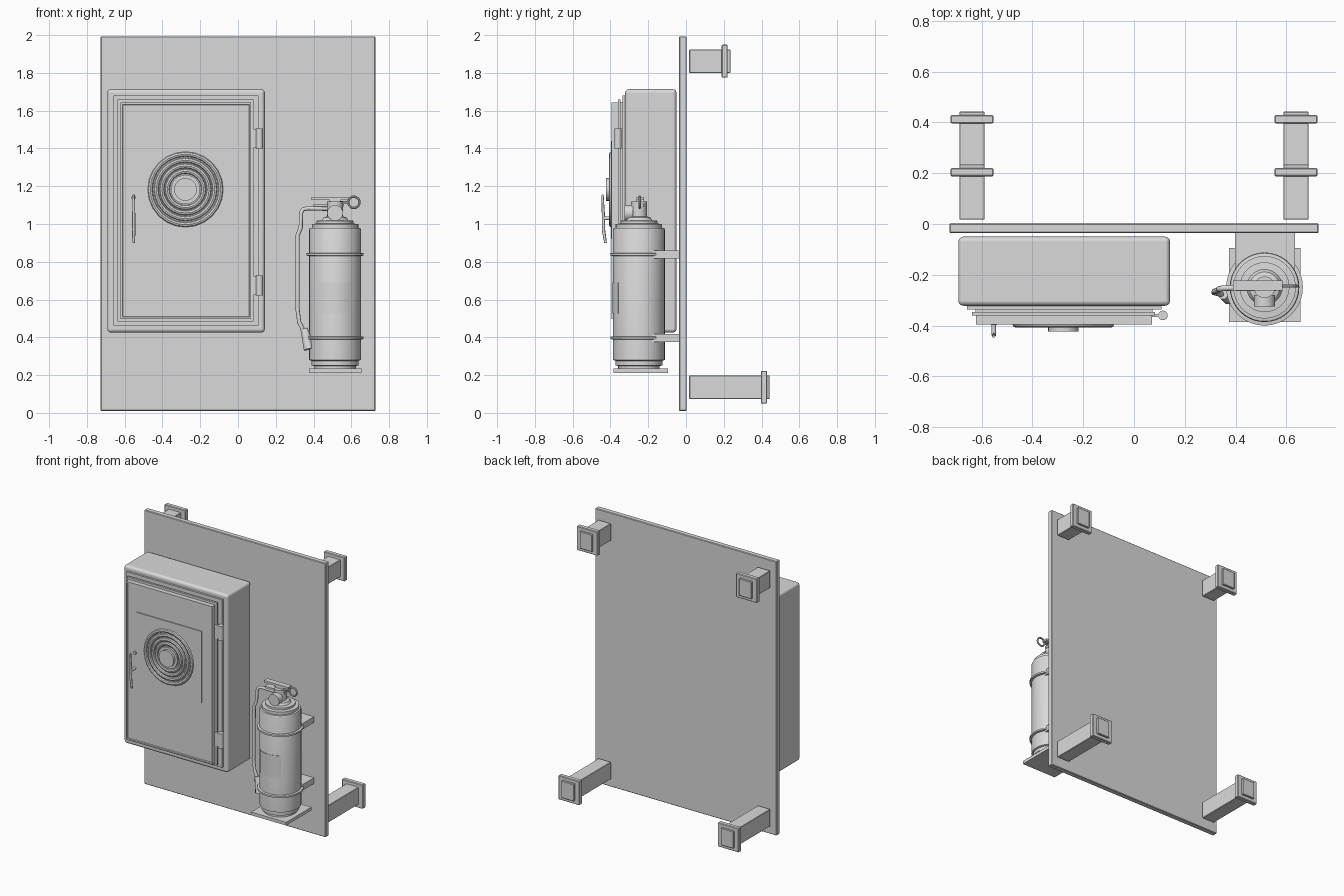
import bpy, bmesh, math
from mathutils import Vector

if "Cube" in bpy.data.objects:
    bpy.data.objects.remove(bpy.data.objects["Cube"])

grey = bpy.data.materials.new("plain_grey")
grey.diffuse_color = (0.7, 0.7, 0.7, 1)
grey.use_nodes = True
grey.node_tree.nodes["Principled BSDF"].inputs["Base Color"].default_value = grey.diffuse_color


def finish(name, bm, smooth=False, recalc=True):
    if recalc:
        bmesh.ops.recalc_face_normals(bm, faces=bm.faces)
    me = bpy.data.meshes.new(name)
    bm.to_mesh(me)
    bm.free()
    ob = bpy.data.objects.new(name, me)
    bpy.context.collection.objects.link(ob)
    me.materials.append(grey)
    if smooth:
        bpy.ops.object.select_all(action='DESELECT')
        ob.select_set(True)
        bpy.context.view_layer.objects.active = ob
        bpy.ops.object.shade_smooth_by_angle(angle=math.radians(35))
    return ob


def box(name, x, y, z, bevel=0.0, segments=1, rim=None):
    """Box from (min, max) ranges; rim = (width, depth) sinks the front face."""
    bm = bmesh.new()
    bmesh.ops.create_cube(bm, size=1)
    for v in bm.verts:
        v.co = Vector([r[0] if c < 0 else r[1] for c, r in zip(v.co, (x, y, z))])
    if bevel:
        bmesh.ops.bevel(bm, geom=bm.edges[:], offset=bevel, segments=segments,
                        profile=0.5, affect='EDGES')
    if rim:
        bm.normal_update()
        front = [min(bm.faces, key=lambda f: f.calc_center_median().y)]
        bmesh.ops.inset_region(bm, faces=front, thickness=rim[0])
        bmesh.ops.inset_region(bm, faces=front, thickness=0.004, depth=-rim[1])
    ob = finish(name, bm, segments > 1)
    if segments > 1:
        # Keep the large faces flat while the rounded edges stay smooth
        mod = ob.modifiers.new("flat_sides", 'WEIGHTED_NORMAL')
        mod.keep_sharp = True
        mod.weight = 100
    return ob


def lathe(name, profile, centre, axis='Z', n=32):
    """Revolve (radius, height) points; axis 'Y' points towards the front."""
    bm = bmesh.new()
    rings = []
    for r, h in profile:
        row = []
        for i in range(n):
            a = 2 * math.pi * i / n
            p = Vector((r * math.cos(a), r * math.sin(a), h))
            if axis == 'Y':
                p = Vector((p.x, -p.z, p.y))
            row.append(bm.verts.new(p + Vector(centre)))
        rings.append(row)
    for a, b in zip(rings, rings[1:]):
        for i in range(n):
            bm.faces.new((a[i], a[(i + 1) % n], b[(i + 1) % n], b[i]))
    bm.faces.new(rings[0])
    bm.faces.new(rings[-1])
    return finish(name, bm, True)


def ring(name, centre, radius, thick, depth, n=24, m=8):
    """Front-facing ring with an oval section."""
    bm = bmesh.new()
    grid = []
    for i in range(n):
        a = 2 * math.pi * i / n
        row = []
        for j in range(m):
            b = 2 * math.pi * j / m
            r = radius + thick * math.cos(b)
            row.append(bm.verts.new(Vector(centre) + Vector(
                (r * math.cos(a), depth * math.sin(b), r * math.sin(a)))))
        grid.append(row)
    for i in range(n):
        for j in range(m):
            a, b = grid[i], grid[(i + 1) % n]
            bm.faces.new((a[j], b[j], b[(j + 1) % m], a[(j + 1) % m]))
    return finish(name, bm, True)


def tube(name, points, radii):
    """Round tube along a path, with a radius at each point."""
    cu = bpy.data.curves.new(name, 'CURVE')
    cu.dimensions = '3D'
    cu.bevel_depth = 1
    cu.bevel_resolution = 2
    cu.use_fill_caps = True
    sp = cu.splines.new('POLY')
    sp.points.add(len(points) - 1)
    for p, co, r in zip(sp.points, points, radii):
        p.co = (*co, 1)
        p.radius = r
    cu.materials.append(grey)
    ob = bpy.data.objects.new(name, cu)
    bpy.context.collection.objects.link(ob)


# Backboard
box("backboard", (-0.727, 0.727), (-0.036, 0.003), (0.01, 1.993), 0.004)

# Four wall mounts: short at the top, long at the bottom
for level, z, end in (("upper", 1.862, 0.235), ("lower", 0.136, 0.443)):
    for side, x in (("left", -0.638), ("right", 0.638)):
        n = f"{level}_{side}_mount"
        box(n + "_post", (x - 0.05, x + 0.05), (0.017, end), (z - 0.062, z + 0.062), 0.003)
        box(n + "_flange", (x - 0.084, x + 0.084), (end - 0.047, end - 0.014),
            (z - 0.087, z + 0.087), 0.004)

# Cabinet body, stepped surround and door
box("cabinet_body", (-0.692, 0.142), (-0.322, -0.05), (0.425, 1.714), 0.02, 3)
box("cabinet_step", (-0.658, 0.108), (-0.336, -0.315), (0.463, 1.679))
box("door_seal", (-0.625, 0.072), (-0.35, -0.33), (0.495, 1.645))
box("door_back", (-0.637, 0.083), (-0.361, -0.346), (0.484, 1.658))
box("door", (-0.622, 0.07), (-0.395, -0.358), (0.498, 1.642), rim=(0.014, 0.006))
for i, z in enumerate((0.674, 1.453)):
    lathe(f"door_hinge_{i}", [(0.019, -0.053), (0.019, 0.053)], (0.114, -0.36, z), n=16)
    box(f"hinge_leaf_{i}", (0.06, 0.114), (-0.366, -0.354), (z - 0.05, z + 0.05))

# Door plate with a coiled hose emblem and hub
box("door_plate", (-0.536, -0.016), (-0.396, -0.388), (0.921, 1.44))
for i, r in enumerate((0.187, 0.155, 0.125, 0.096)):
    ring(f"hose_coil_{i}", (-0.278, -0.396, 1.183), r, 0.013, 0.012)
lathe("coil_hub", [(0.078, 0.385), (0.078, 0.408), (0.06, 0.408), (0.06, 0.424)],
      (-0.278, 0, 1.183), 'Y', 24)

# Door lever and lock
tube("door_lever", [(-0.552, -0.426, 0.9), (-0.552, -0.437, 0.97), (-0.552, -0.438, 1.06),
                    (-0.552, -0.442, 1.155)], [0.007, 0.009, 0.008, 0.006])
lathe("lever_stem", [(0.009, 0.38), (0.009, 0.437)], (-0.552, 0, 1.03), 'Y', 12)
lathe("door_lock", [(0.012, 0.38), (0.012, 0.397)], (-0.552, 0, 1.14), 'Y', 12)

# Extinguisher bottle
cx, cy = 0.514, -0.249
lathe("bottle", [(0.11, 0.233), (0.11, 0.248), (0.125, 0.252), (0.125, 0.276), (0.137, 0.28),
                 (0.137, 0.97), (0.134, 0.978), (0.123, 0.98), (0.123, 1.0), (0.098, 1.002),
                 (0.098, 1.017), (0.07, 1.019), (0.06, 1.035), (0.042, 1.04), (0.042, 1.118)],
      (cx, cy, 0), n=40)
box("bottle_shelf", (0.375, 0.655), (-0.385, -0.095), (0.211, 0.234))

# Brackets and straps
for i, z in enumerate((0.397, 0.839)):
    box(f"bracket_arm_{i}", (0.397, 0.634), (-0.18, -0.034), (z - 0.021, z + 0.021))
    lathe(f"bottle_strap_{i}", [(0.135, -0.009), (0.151, -0.006), (0.151, 0.006), (0.135, 0.009)],
          (cx, cy, z), n=40)

# Curved label on the bottle front, a closed thin shell
bm = bmesh.new()
cols = []
for i in range(13):
    a = math.radians(-37 + 74 * i / 12)
    cols.append([bm.verts.new((cx + r * math.sin(a), cy - r * math.cos(a), z))
                 for r, z in ((0.1395, 0.527), (0.1395, 0.69), (0.135, 0.69), (0.135, 0.527))])
for a, b in zip(cols, cols[1:]):
    for j in range(4):
        k = (j + 1) % 4
        bm.faces.new((a[j], b[j], b[k], a[k]))
bm.faces.new(cols[0])
bm.faces.new(cols[-1])
finish("bottle_label", bm, True)

# Valve: gauge, squeeze levers, safety ring
lathe("gauge", [(0.042, 0.28), (0.042, 0.325)], (cx, 0, 1.058), 'Y', 24)
box("top_lever", (0.39, 0.584), (-0.262, -0.222), (1.128, 1.144))
box("lever_pivot", (0.485, 0.543), (-0.262, -0.222), (1.11, 1.13))
box("lower_lever", (0.40, 0.56), (-0.264, -0.222), (1.092, 1.106))
tube("safety_pin", [(0.5, -0.245, 1.115), (0.58, -0.245, 1.115)], [0.006, 0.006])
ring("safety_ring", (0.613, -0.245, 1.115), 0.03, 0.006, 0.006, 20)

# Discharge hose and nozzle
path = [(0.49, -0.25, 1.08), (0.37, -0.252, 1.083), (0.345, -0.254, 1.078), (0.334, -0.256, 1.06),
        (0.332, -0.262, 0.98), (0.316, -0.265, 0.94), (0.315, -0.27, 0.55), (0.324, -0.272, 0.48),
        (0.35, -0.278, 0.43)]
tube("discharge_hose", path, [0.011] * len(path))
tube("nozzle", [(0.35, -0.276, 0.445), (0.357, -0.279, 0.42), (0.374, -0.29, 0.337)],
     [0.021, 0.024, 0.028])
